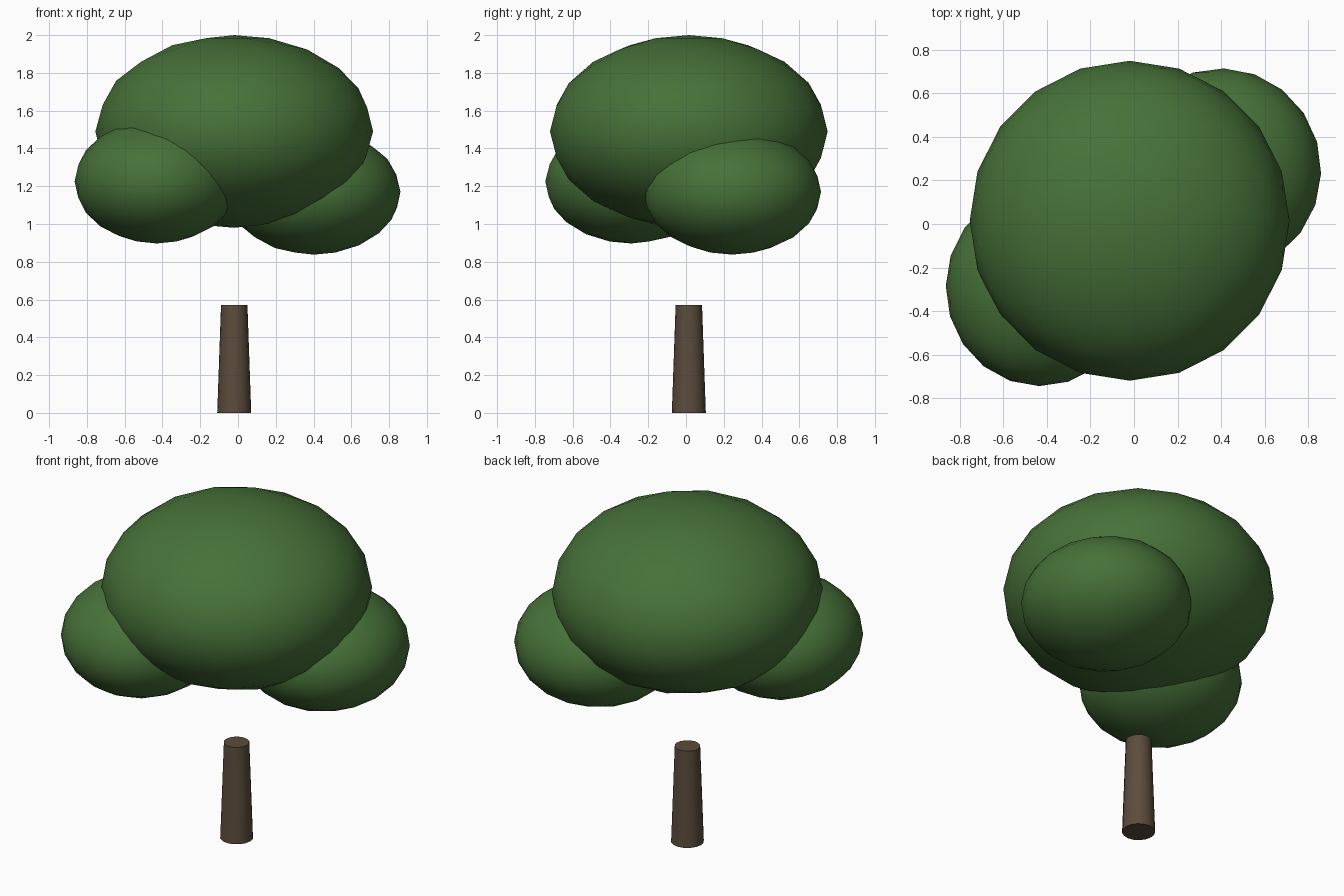
import bpy
import math

cube = bpy.data.objects.get("Cube")
if cube:
    bpy.data.objects.remove(cube, do_unlink=True)


def make_material(name, color):
    mat = bpy.data.materials.new(name)
    mat.use_nodes = True
    mat.diffuse_color = (*color, 1)
    mat.node_tree.nodes["Principled BSDF"].inputs["Base Color"].default_value = (*color, 1)
    return mat


leaf_green = make_material("leaf_green", (0.062, 0.165, 0.04))
bark_brown = make_material("bark_brown", (0.105, 0.072, 0.045))


def finish(name, mat, angle):
    obj = bpy.context.object
    obj.name = name
    obj.data.materials.append(mat)
    bpy.ops.object.transform_apply(location=False, rotation=True, scale=True)
    bpy.ops.object.shade_smooth_by_angle(angle=math.radians(angle))
    return obj


def foliage(name, center, radii, turn):
    """Squashed low-poly ball of leaves, smooth shaded."""
    bpy.ops.mesh.primitive_ico_sphere_add(subdivisions=3, radius=1, location=center)
    bpy.context.object.rotation_euler.z = turn
    bpy.ops.object.transform_apply(location=False, rotation=True, scale=False)
    bpy.context.object.scale = radii
    finish(name, leaf_green, 60)


# Tapered trunk, standing clear of the crown
bpy.ops.mesh.primitive_cone_add(vertices=16, radius1=0.09, radius2=0.07, depth=0.57,
                                location=(-0.02, 0.015, 0.285))
finish("trunk", bark_brown, 40)

# Broad crown with a lower clump on two opposite corners
foliage("main_crown", (-0.02, 0.015, 1.49), (0.735, 0.735, 0.51), 0.0)
foliage("front_right_clump", (-0.43, -0.29, 1.225), (0.435, 0.455, 0.328), 0.3)
foliage("back_left_clump", (0.4, 0.245, 1.17), (0.46, 0.47, 0.332), 0.6)
